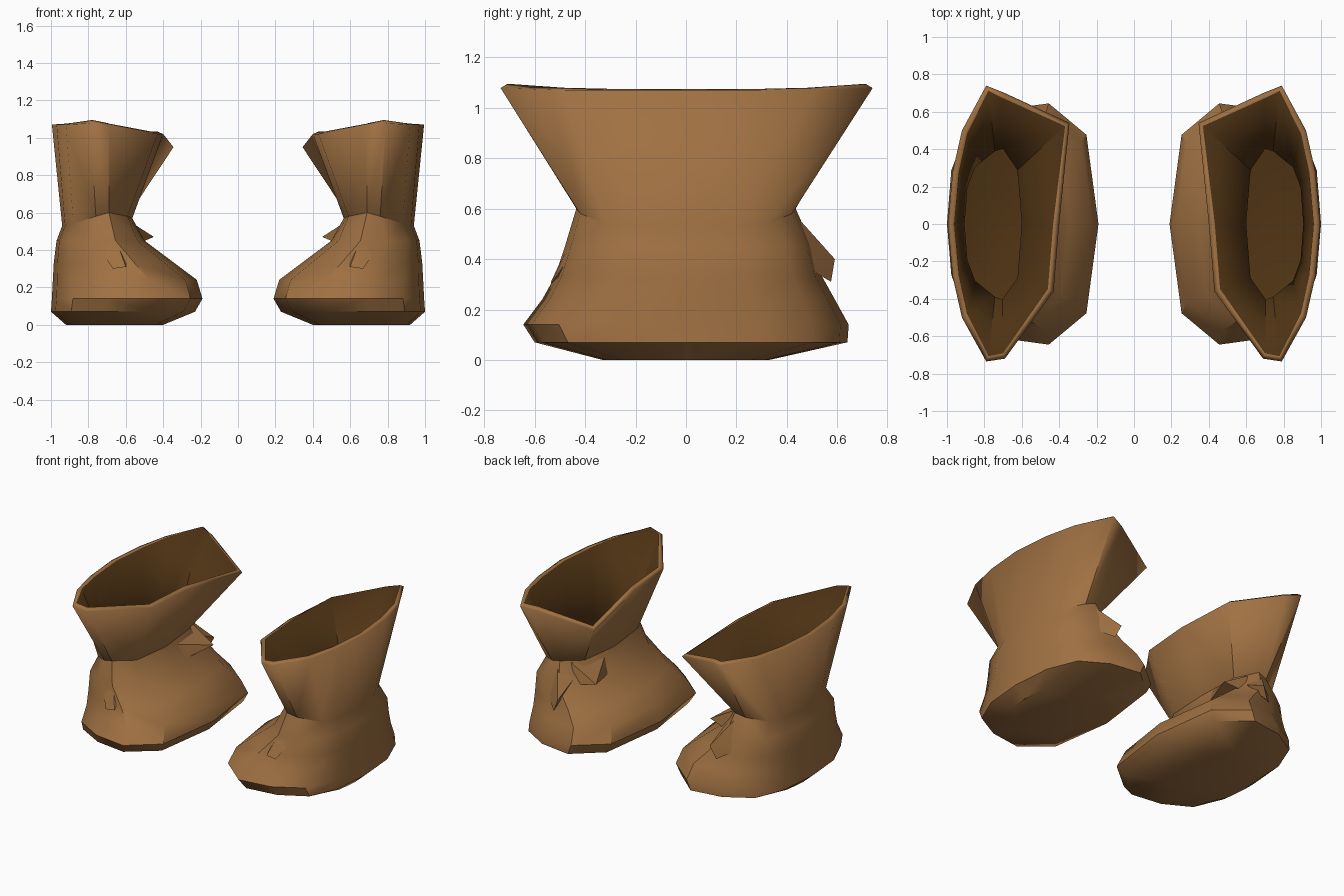
import bpy, bmesh

cube = bpy.data.objects.get("Cube")
if cube:
    bpy.data.objects.remove(cube)


def material(name, rgb):
    m = bpy.data.materials.new(name)
    m.use_nodes = True
    m.diffuse_color = (*rgb, 1)
    bsdf = m.node_tree.nodes["Principled BSDF"]
    bsdf.inputs["Base Color"].default_value = (*rgb, 1)
    bsdf.inputs["Roughness"].default_value = 0.8
    return m


leather = material("brown_leather", (0.35, 0.165, 0.055))
lining = material("dark_lining", (0.08, 0.034, 0.007))


def finish(name, bm, angle, shell=False):
    """Make an object, optionally thickened inwards, mirrored across x."""
    bmesh.ops.recalc_face_normals(bm, faces=bm.faces)
    me = bpy.data.meshes.new(name)
    bm.to_mesh(me)
    bm.free()
    ob = bpy.data.objects.new(name, me)
    bpy.context.collection.objects.link(ob)
    me.materials.append(leather)
    if shell:
        me.materials.append(lining)
    bpy.ops.object.select_all(action='DESELECT')
    ob.select_set(True)
    bpy.context.view_layer.objects.active = ob
    bpy.ops.object.shade_smooth_by_angle(angle=angle)
    if shell:
        wall = ob.modifiers.new("wall", 'SOLIDIFY')
        wall.thickness = 0.035
        wall.offset = -1
        wall.material_offset = 1
    ob.modifiers.new("pair", 'MIRROR').use_mirror_merge = False
    return ob


# Shoe outline, heel side to toe side, as fractions of width and half depth
OUTLINE = [(1, 0), (.97, .45), (.86, .78), (.62, .95), (.33, 1), (.08, .74), (0, 0)]


def shoe_ring(z, x0, x1, front, back):
    half = [(x0 + u * (x1 - x0), v) for u, v in OUTLINE]
    ring = [(x, v * back, z) for x, v in half]
    return ring + [(x, -v * front, z) for x, v in half[-2:0:-1]]


# Foot: height, toe x, heel x, front depth, back depth
rings = [shoe_ring(*r) for r in (
    (0, .40, .92, .33, .33),
    (.07, .23, 1.0, .60, .64),
    (.14, .19, .995, .645, .645),
    (.24, .22, .99, .57, .59),
    (.33, .34, .985, .52, .54),
    (.45, .50, .97, .48, .50))]

# Narrow ankle
ankle = [(.94, 0, .53), (.925, .2, .53), (.88, .32, .54), (.76, .42, .58),
         (.69, .435, .6), (.59, .3, .58), (.565, 0, .57)]
rings.append(ankle + [(x, -y, z) for x, y, z in ankle[-2:0:-1]])

# Flared cuff rim, lower on the toe side
rings.append([
    (.995, 0, 1.07), (.97, .28, 1.07), (.92, .5, 1.07), (.79, .74, 1.078),
    (.69, .70, 1.06), (.345, .54, .95), (.40, 0, 1.02),
    (.43, -.36, 1.02), (.69, -.72, 1.06), (.79, -.735, 1.078),
    (.92, -.5, 1.07), (.97, -.28, 1.07)])

# Loft the boot shell
bm = bmesh.new()
loops = [[bm.verts.new(p) for p in ring] for ring in rings]
bm.faces.new(loops[0])
n = len(loops[0])
for a, b in zip(loops, loops[1:]):
    for i in range(n):
        j = (i + 1) % n
        bm.faces.new((a[i], a[j], b[j], b[i]))
finish("boots", bm, 0.7, shell=True)


# Creased folds of leather around the ankle
def fold(name, points):
    bm = bmesh.new()
    for p in points:
        bm.verts.new(p)
    bmesh.ops.convex_hull(bm, input=bm.verts)
    finish(name, bm, 0.4)


fold("instep_folds", [(.59, .05, .56), (.64, .38, .58), (.45, .37, .47),
                      (.52, .12, .44), (.6, .4, .44)])
fold("back_folds", [(.72, .42, .59), (.6, .59, .40), (.64, .575, .31),
                    (.82, .42, .40), (.6, .42, .48)])
fold("front_folds", [(.75, -.4, .54), (.69, -.42, .56), (.6, -.535, .31),
                     (.67, -.535, .30), (.6, -.42, .42), (.76, -.44, .44)])
